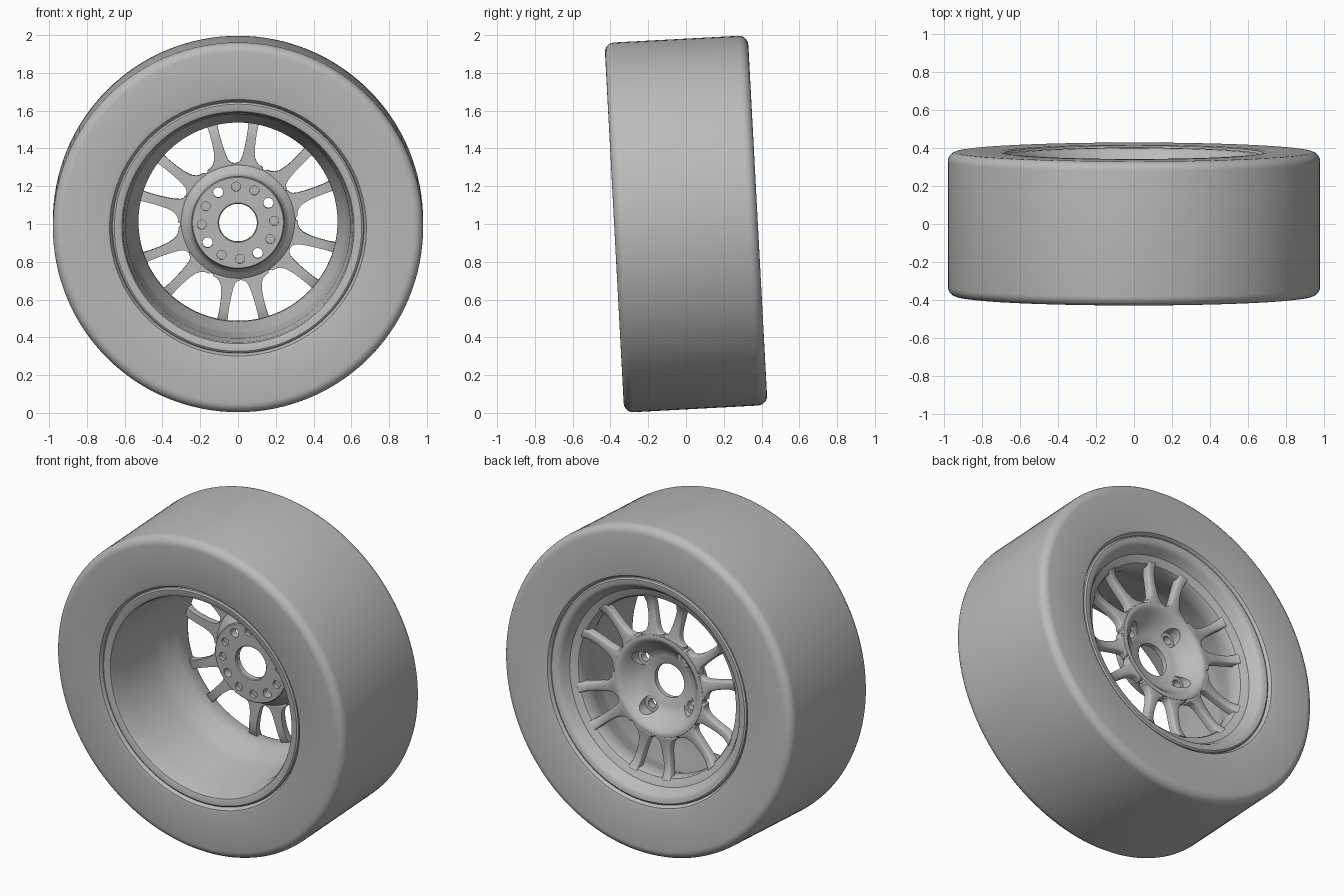
import bpy, bmesh
from math import sin, cos, pi, radians
from mathutils import Matrix, Vector

cube = bpy.data.objects.get("Cube")
if cube:
    bpy.data.objects.remove(cube, do_unlink=True)

grey = bpy.data.materials.new("plain_grey")
grey.use_nodes = True
colour = (0.5, 0.5, 0.5, 1)
grey.diffuse_color = colour
grey.node_tree.nodes["Principled BSDF"].inputs["Base Color"].default_value = colour

# Wheel axle runs along local y; the whole wheel leans by its camber angle
CAMBER = Matrix.Translation((0, 0, 1)) @ Matrix.Rotation(radians(3.05), 4, 'X')
CLOCK = -3  # rotation of the spoke and bolt pattern, in degrees


def polar(r, degrees, d):
    a = radians(degrees)
    return Vector((r * sin(a), d, r * cos(a)))


def finish(bm, name, angle=35):
    bmesh.ops.recalc_face_normals(bm, faces=bm.faces)
    me = bpy.data.meshes.new(name)
    bm.to_mesh(me)
    bm.free()
    me.transform(CAMBER)
    me.materials.append(grey)
    ob = bpy.data.objects.new(name, me)
    bpy.context.collection.objects.link(ob)
    smooth(ob, angle)
    return ob


def smooth(ob, angle=35):
    bpy.ops.object.select_all(action='DESELECT')
    ob.select_set(True)
    bpy.context.view_layer.objects.active = ob
    bpy.ops.object.shade_smooth_by_angle(angle=radians(angle))


def skin(bm, rings, closed):
    """Bridge matching rings of points with quads."""
    loops = [[bm.verts.new(p) for p in ring] for ring in rings]
    n = len(loops[0])
    pairs = list(zip(loops, loops[1:] + loops[:1])) if closed else list(zip(loops, loops[1:]))
    for a, b in pairs:
        for i in range(n):
            j = (i + 1) % n
            bm.faces.new((a[i], a[j], b[j], b[i]))
    if not closed:
        bm.faces.new(loops[0])
        bm.faces.new(loops[-1])


def revolve(name, profile, steps=128):
    """Spin a closed (depth, radius) profile around the axle."""
    bm = bmesh.new()
    skin(bm, [[polar(r, 360 * i / steps, d) for d, r in profile] for i in range(steps)], True)
    return finish(bm, name)


# Tyre: flat sidewalls with rounded shoulders and a rolled bead
half = [(0.34, 0.66), (0.362, 0.672), (0.375, 0.68), (0.38, 0.70)]
half += [(0.33 + 0.05 * cos(t * pi / 12), 0.93 + 0.05 * sin(t * pi / 12)) for t in range(7)]
revolve("tyre", half + [(-d, r) for d, r in reversed(half)])

# Rim: barrel narrowing towards the spokes, with a flange at each end
revolve("rim", [
    (-0.35, 0.667), (-0.362, 0.664), (-0.368, 0.655), (-0.366, 0.63), (-0.36, 0.615),
    (-0.345, 0.608), (-0.25, 0.602), (-0.22, 0.594), (0.03, 0.582), (0.07, 0.572),
    (0.17, 0.535), (0.2, 0.527), (0.265, 0.527), (0.28, 0.535), (0.29, 0.555),
    (0.3, 0.58), (0.325, 0.595), (0.345, 0.605), (0.358, 0.615), (0.366, 0.63),
    (0.368, 0.655), (0.362, 0.664), (0.35, 0.667), (0.3, 0.68), (-0.3, 0.68)])

# Hub: mounting plate in front, hollow bowl behind
hub = revolve("hub", [
    (0.13, 0.1), (0.125, 0.105), (0.125, 0.24), (0.13, 0.245), (0.165, 0.247),
    (0.19, 0.255), (0.21, 0.272), (0.222, 0.297), (0.235, 0.307), (0.258, 0.307),
    (0.27, 0.3), (0.273, 0.285), (0.268, 0.27), (0.25, 0.25), (0.2, 0.205),
    (0.18, 0.18), (0.168, 0.15), (0.165, 0.108), (0.16, 0.1)], 96)


def cut(target, name, angles, radius, near, far):
    """Drill holes parallel to the axle on the bolt circle."""
    bm = bmesh.new()
    for a in angles:
        place = Matrix.Translation(polar(0.192, a + CLOCK, (near + far) / 2))
        bmesh.ops.create_cone(bm, cap_ends=True, segments=24, radius1=radius, radius2=radius,
                              depth=far - near, matrix=place @ Matrix.Rotation(pi / 2, 4, 'X'))
    cutter = finish(bm, name)
    cutter.hide_render = True
    mod = target.modifiers.new(name, 'BOOLEAN')
    mod.operation, mod.solver, mod.object = 'DIFFERENCE', 'EXACT', cutter
    bpy.context.view_layer.objects.active = target
    bpy.ops.object.modifier_apply(modifier=name)
    bpy.data.objects.remove(cutter, do_unlink=True)


bolts = [60 + 90 * k for k in range(4)]
cut(hub, "bolt_pockets", bolts, 0.048, 0.17, 0.4)
cut(hub, "bolt_holes", bolts, 0.027, 0.05, 0.3)
cut(hub, "plate_dimples", [30 * k for k in range(12) if 30 * k not in bolts], 0.024, 0.05, 0.145)
smooth(hub)

# Spokes: six pairs, flared into the hub and hooked back at the rim.
# Station: radius, width on pair side, width on open side, depth, half thickness
STATIONS = [
    (0.285, 0.062, 0.09, 0.248, 0.020), (0.305, 0.06, 0.085, 0.247, 0.022),
    (0.312, 0.046, 0.066, 0.247, 0.022), (0.325, 0.037, 0.05, 0.247, 0.022),
    (0.35, 0.031, 0.036, 0.246, 0.022), (0.39, 0.027, 0.028, 0.244, 0.022),
    (0.44, 0.025, 0.025, 0.243, 0.022), (0.49, 0.025, 0.025, 0.247, 0.023),
    (0.52, 0.027, 0.027, 0.257, 0.025), (0.545, 0.03, 0.03, 0.268, 0.026)]


def spoke(bm, angle, side):
    out, across = polar(1, angle, 0), polar(1, angle + 90 * side, 0)
    rings = []
    for r, inner, outer, d, t in STATIONS:
        c = 0.010
        section = [(-inner, -t), (outer, -t), (outer, t - c), (outer - c * 0.4, t - c * 0.3),
                   (outer - c, t), (c - inner, t), (c * 0.4 - inner, t - c * 0.3), (-inner, t - c)]
        rings.append([out * r + across * w + Vector((0, d + h, 0)) for w, h in section])
    skin(bm, rings, False)


bm = bmesh.new()
for pair in range(6):
    for side in (-1, 1):
        spoke(bm, CLOCK + 60 * pair + 12 * side, side)
finish(bm, "spokes", 40)
